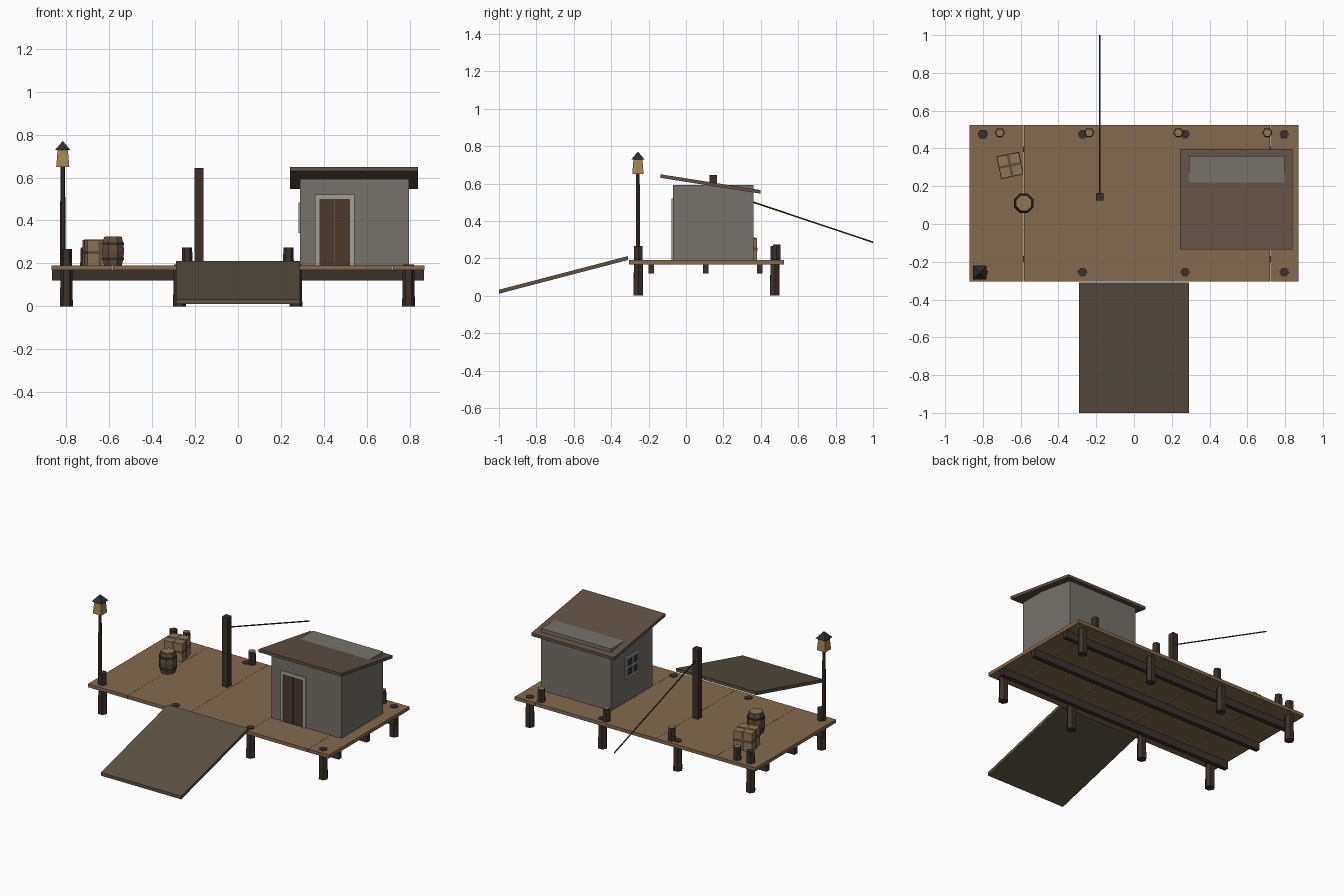
import bpy, bmesh, math
from mathutils import Vector, Matrix

if "Cube" in bpy.data.objects:
    bpy.data.objects.remove(bpy.data.objects["Cube"])


def mat(name, r, g, b):
    m = bpy.data.materials.new(name)
    m.diffuse_color = (r, g, b, 1)
    m.use_nodes = True
    m.node_tree.nodes["Principled BSDF"].inputs["Base Color"].default_value = m.diffuse_color
    return m


DECK = mat("deck_wood", 0.23, 0.145, 0.08)
DARK = mat("dark_wood", 0.045, 0.03, 0.023)
CUT = mat("cut_wood", 0.26, 0.18, 0.10)
BARREL = mat("barrel_wood", 0.12, 0.075, 0.042)
WALL = mat("wall_grey", 0.18, 0.165, 0.145)
ROOF = mat("roof_brown", 0.12, 0.083, 0.062)
RAMP = mat("ramp_wood", 0.11, 0.086, 0.06)
TRIM = mat("pale_trim", 0.36, 0.35, 0.30)
DOOR = mat("door_wood", 0.07, 0.042, 0.028)
IRON = mat("iron", 0.025, 0.028, 0.032)
GLOW = mat("lantern_glass", 0.36, 0.24, 0.085)
GLASS = mat("window_glass", 0.03, 0.035, 0.045)


def finish(name, bm, mats):
    bmesh.ops.recalc_face_normals(bm, faces=bm.faces)
    me = bpy.data.meshes.new(name)
    bm.to_mesh(me)
    bm.free()
    for m in mats:
        me.materials.append(m)
    ob = bpy.data.objects.new(name, me)
    bpy.context.collection.objects.link(ob)
    return ob


def box(name, lo, hi, m, rot=0):
    lo, hi = Vector(lo), Vector(hi)
    bm = bmesh.new()
    bmesh.ops.create_cube(bm, size=1, matrix=Matrix.Diagonal((*(hi - lo), 1)))
    ob = finish(name, bm, [m])
    ob.location = (lo + hi) / 2
    ob.rotation_euler.z = rot
    return ob


def lathe(name, x, y, profile, sides, mats, turn=0.0, caps=0):
    """Stack of (radius, z) rings with capped ends; caps = material of the top."""
    bm = bmesh.new()
    rings = [[bm.verts.new((x + r * math.cos(turn + math.tau * i / sides),
                            y + r * math.sin(turn + math.tau * i / sides), z))
              for i in range(sides)] for r, z in profile]
    for a, b in zip(rings, rings[1:]):
        for i in range(sides):
            j = (i + 1) % sides
            bm.faces.new((a[i], a[j], b[j], b[i]))
    bm.faces.new(rings[0][::-1])
    bm.faces.new(rings[-1]).material_index = caps
    return finish(name, bm, mats)


def slab(name, x0, x1, a, b, thick, m):
    """Sloping board whose top runs between (y, z) points a and b."""
    bm = bmesh.new()
    side = [a, b, (b[0], b[1] - thick), (a[0], a[1] - thick)]
    f = bm.faces.new([bm.verts.new((x0, y, z)) for y, z in side])
    ext = bmesh.ops.extrude_face_region(bm, geom=[f])
    bmesh.ops.translate(bm, vec=(x1 - x0, 0, 0),
                        verts=[v for v in ext["geom"] if isinstance(v, bmesh.types.BMVert)])
    return finish(name, bm, [m])


# Deck boards and joists
seams = [-0.87, -0.583, -0.148, 0.287, 0.722, 0.87]
for i, (x0, x1) in enumerate(zip(seams, seams[1:])):
    box(f"deck_board_{i}", (x0, -0.305, 0.168), (x1 - (0.001 if i < 4 else 0), 0.525, 0.19), DECK)
for i, y in enumerate((-0.185, 0.105, 0.395)):
    box(f"joist_{i}", (-0.868, y - 0.015, 0.12), (0.868, y + 0.015, 0.168), DARK)

# Piles: the left pair rise above the deck
for i, x in enumerate((-0.8, -0.273, 0.27, 0.795)):
    for side, y in (("front", -0.255), ("back", 0.475)):
        top = 0.266 if i == 0 else 0.194
        lathe(f"{side}_pile_{i}", x, y, [(0.03, 0), (0.026, top)], 6, [DARK])

# Mooring bollards along the back edge
for i, x in enumerate((-0.71, -0.237, 0.235, 0.706)):
    lathe(f"bollard_{i}", x, 0.484, [(0.026, 0.188), (0.023, 0.274)], 6, [DARK, CUT], caps=1)

# Ramp
slab("ramp", -0.29, 0.29, (-1.0, 0.032), (-0.31, 0.212), 0.021, RAMP)

# Shed; the box corner pokes through the low end of the roof
box("shed_walls", (0.29, -0.07, 0.189), (0.797, 0.36, 0.593), WALL)
slab("shed_roof", 0.243, 0.84, (-0.135, 0.649), (0.397, 0.565), 0.019, ROOF)

# Door with frame
box("door_frame_left", (0.36, -0.077, 0.19), (0.38, -0.069, 0.52), TRIM)
box("door_frame_right", (0.522, -0.077, 0.19), (0.542, -0.069, 0.52), TRIM)
box("door_frame_top", (0.38, -0.077, 0.50), (0.522, -0.069, 0.52), TRIM)
box("door_left_board", (0.38, -0.074, 0.19), (0.4505, -0.069, 0.50), DOOR)
box("door_right_board", (0.4515, -0.074, 0.19), (0.522, -0.069, 0.50), DOOR)

# Window on the left wall
wy, wz, h = 0.145, 0.412, 0.07
box("window_glass", (0.286, wy - h, wz - h), (0.291, wy + h, wz + h), GLASS)
for i, o in enumerate((-h + 0.007, 0, h - 0.007)):
    t = 0.005 if o == 0 else 0.008
    box(f"window_upright_{i}", (0.282, wy + o - t, wz - h), (0.291, wy + o + t, wz + h), TRIM)
    box(f"window_rail_{i}", (0.2825, wy - h, wz + o - t), (0.291, wy + h, wz + o + t), TRIM)

# Mast and mooring rope
box("mast", (-0.202, 0.125, 0.189), (-0.162, 0.165, 0.645), DARK)
a, b = Vector((-0.182, 0.145, 0.572)), Vector((-0.182, 1.0, 0.286))
bm = bmesh.new()
bmesh.ops.create_cone(bm, cap_ends=True, segments=6, radius1=0.004, radius2=0.004, depth=(b - a).length,
                      matrix=Matrix.Translation((a + b) / 2) @ (b - a).to_track_quat("Z", "Y").to_matrix().to_4x4())
finish("mooring_rope", bm, [DARK])

# Lantern on its pole
lx, ly, q = -0.817, -0.257, math.pi / 4
lathe("lantern_pole", lx, ly, [(0.013, 0.189), (0.011, 0.65)], 6, [DARK])
lathe("lantern_body", lx, ly, [(0.043, 0.65), (0.034, 0.73)], 4, [GLOW], q)
lathe("lantern_roof", lx, ly, [(0.051, 0.728), (0.001, 0.77)], 4, [IRON], q)

# Barrel with hoops and lid
bx, by, e = -0.583, 0.11, math.pi / 8
lathe("barrel", bx, by, [(0.045, 0.19), (0.053, 0.225), (0.056, 0.257), (0.053, 0.29), (0.045, 0.322)],
      8, [BARREL], e)
lathe("barrel_lid", bx, by, [(0.041, 0.318), (0.041, 0.326)], 8, [CUT], e)
for i, (z, r) in enumerate(((0.222, 0.0545), (0.292, 0.0545))):
    lathe(f"barrel_hoop_{i}", bx, by, [(r, z - 0.006), (r, z + 0.006)], 8, [IRON], e)

# Crate with crossed straps
cx, cy, cz, s = -0.656, 0.31, 0.25, 0.059
turn = math.radians(12)
box("crate", (cx - s, cy - s, 0.19), (cx + s, cy + s, 0.309), CUT, turn)
for i, (dx, dy, dz) in enumerate(((0.007, 0.061, 0.061), (0.061, 0.007, 0.061), (0.061, 0.061, 0.007))):
    box(f"crate_strap_{i}", (cx - dx, cy - dy, cz - min(dz, 0.06)), (cx + dx, cy + dy, cz + dz), BARREL, turn)
